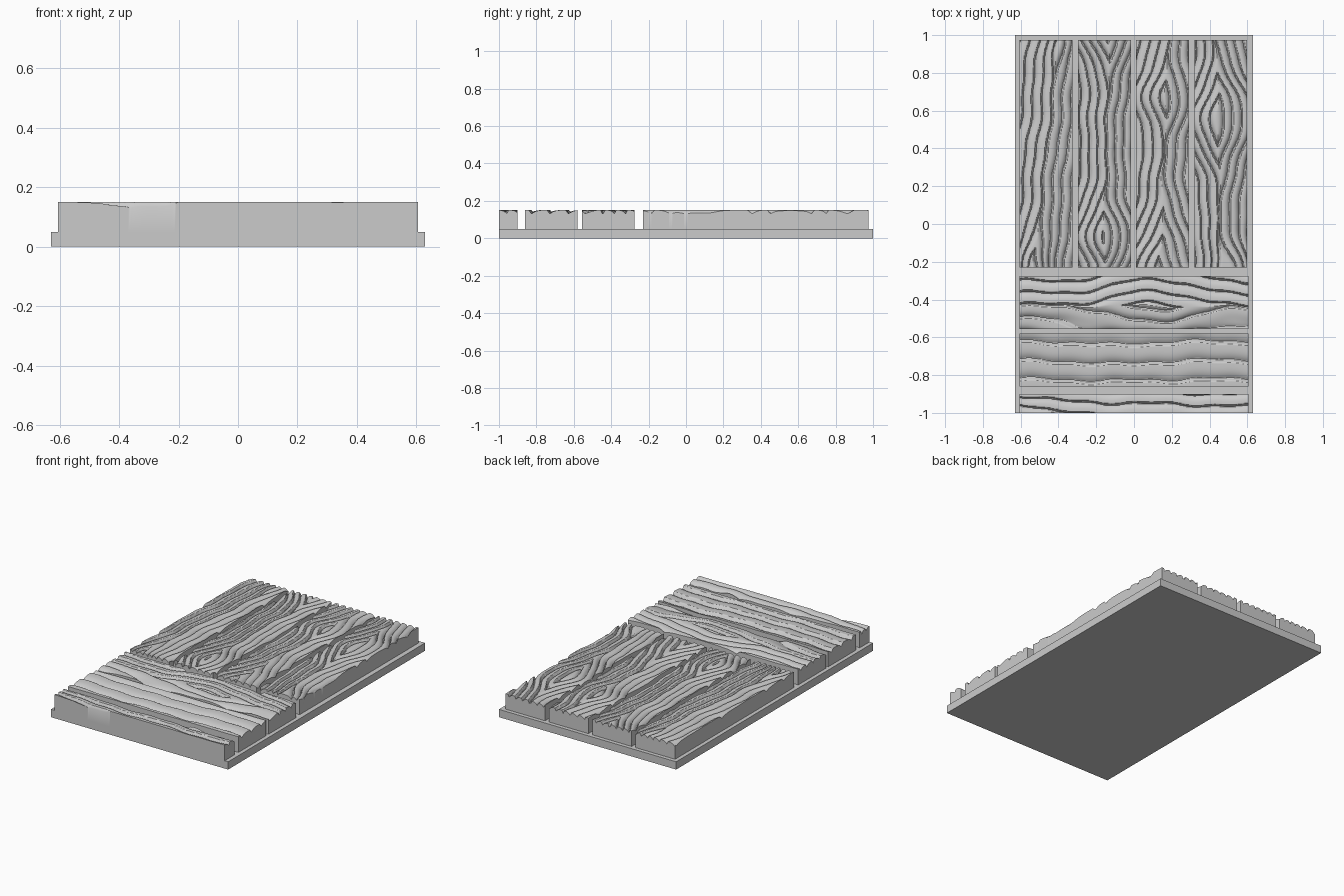
import bpy, bmesh
from math import sin, exp, radians

cube = bpy.data.objects.get("Cube")
if cube:
    bpy.data.objects.remove(cube, do_unlink=True)

mat = bpy.data.materials.new("plain grey")
mat.use_nodes = True
GREY = (0.6, 0.6, 0.6, 1)
mat.diffuse_color = GREY
mat.node_tree.nodes["Principled BSDF"].inputs["Base Color"].default_value = GREY

BASE_TOP, TOP, DEPTH = 0.05, 0.151, 0.02


def add_object(name, bm):
    bmesh.ops.recalc_face_normals(bm, faces=bm.faces)
    mesh = bpy.data.meshes.new(name)
    bm.to_mesh(mesh)
    bm.free()
    mesh.materials.append(mat)
    obj = bpy.data.objects.new(name, mesh)
    bpy.context.collection.objects.link(obj)
    return obj


def grain_height(u, v, heart, spacing, knots, seed):
    """Height along (u) and across (v) a plank: growth rings bent round knots."""
    v += 0.007 * sin(13 * u + seed + 6 * v) + 0.004 * sin(29 * u + 2 * seed)
    (u0, v0), (u1, v1) = heart
    centre = v0 + (v1 - v0) * (u - u0) / (u1 - u0)
    ring = abs(v - centre) / spacing + 20
    for ku, kv, length, width, count in knots:
        ring -= count * exp(-((u - ku) / length) ** 2 - ((v - kv) / width) ** 2)
    f = ring % 1
    return TOP - DEPTH * (1 - min(1, f / 0.16) * (1 - f ** 4))


def plank(name, x0, x1, y0, y1, along_y, *grain):
    """Block with a carved top, straight walls and a flat underside."""
    nx, ny = (72, 210) if along_y else (210, max(24, round((y1 - y0) * 250)))
    bm = bmesh.new()
    bmesh.ops.create_grid(bm, x_segments=nx, y_segments=ny, size=0.5)
    for vert in bm.verts:
        x = x0 + (vert.co.x + 0.5) * (x1 - x0)
        y = y0 + (vert.co.y + 0.5) * (y1 - y0)
        u, v = (y, x) if along_y else (x, y)
        vert.co = (x, y, grain_height(u, v, *grain))
    rim = [e for e in bm.edges if e.is_boundary]
    walls = bmesh.ops.extrude_edge_only(bm, edges=rim)["geom"]
    for g in walls:
        if isinstance(g, bmesh.types.BMVert):
            g.co.z = BASE_TOP
    bmesh.ops.holes_fill(bm, edges=[e for e in bm.edges if e.is_boundary], sides=0)
    obj = add_object(name, bm)
    bpy.ops.object.select_all(action="DESELECT")
    obj.select_set(True)
    bpy.context.view_layer.objects.active = obj
    bpy.ops.object.shade_smooth_by_angle(angle=radians(35))


# Backing slab
bm = bmesh.new()
bmesh.ops.create_cube(bm, size=1)
for vert in bm.verts:
    vert.co = (vert.co.x * 1.26, vert.co.y * 2, (vert.co.z + 0.5) * BASE_TOP)
add_object("base_slab", bm)

# Lengthwise planks: heart line, ring spacing, knots (u, v, length, width, rings), seed
FULL = 9
long_grain = [
    (((-0.23, -0.53), (0.95, -0.4)), 0.052,
     [(0.93, -0.4, 0.1, 0.06, 0.6), (-0.28, -0.53, 0.2, 0.1, 1.6)], 0.5),
    (((-0.07, -0.16), (0.95, -0.13)), 0.046,
     [(-0.07, -0.16, 0.15, FULL, 2.0), (1.05, -0.13, 0.2, FULL, 2.4)], 2.0),
    (((-0.2, 0.14), (0.66, 0.17)), 0.05,
     [(0.66, 0.17, 0.14, FULL, 1.5), (-0.4, 0.14, 0.4, FULL, 4.0)], 3.6),
    (((-0.2, 0.46), (0.55, 0.445)), 0.047,
     [(0.55, 0.445, 0.24, FULL, 2.7), (-0.3, 0.54, 0.18, 0.1, 1.8)], 5.1),
]
for i, grain in enumerate(long_grain):
    left = -0.605 + i * 0.308
    plank(f"long_plank_{i + 1}", left, left + 0.28, -0.23, 0.975, True, *grain)

# Crosswise planks
cross_grain = [
    (-0.555, -0.275, (((-0.6, -0.43), (0.6, -0.44)), 0.062,
     [(0.1, -0.435, 0.26, FULL, 1.3), (-0.3, -0.57, 0.2, 0.06, 0.8),
      (0.55, -0.57, 0.2, 0.06, 0.8)], 1.2)),
    (-0.86, -0.58, (((-0.6, -0.52), (0.6, -0.52)), 0.1,
     [(-0.1, -0.7, 0.2, 0.15, 0.2)], 4.0)),
    (-1.0, -0.9, (((-0.6, -1.0), (0.6, -1.03)), 0.062,
     [(-0.62, -1.0, 0.15, 0.1, 0.9)], 2.6)),
]
for i, (y0, y1, grain) in enumerate(cross_grain):
    plank(f"cross_plank_{i + 1}", -0.605, 0.605, y0, y1, False, *grain)
